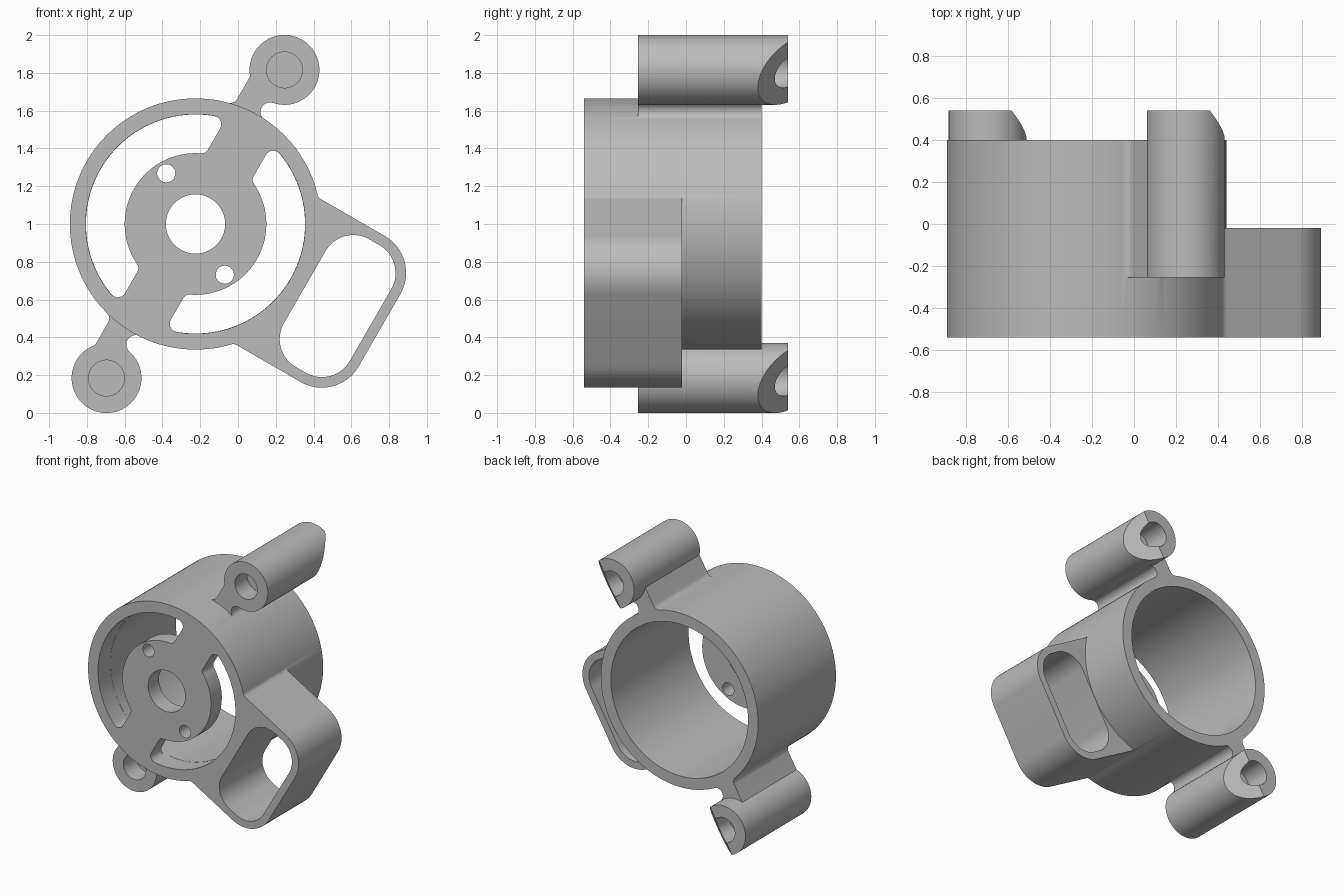
import bpy, bmesh
from math import sin, cos, atan2, sqrt, pi, radians
from mathutils import Vector

if "Cube" in bpy.data.objects:
    bpy.data.objects.remove(bpy.data.objects["Cube"])

CX, CZ = -0.225, 1.0                       # drum axis
FRONT, BACK, LUG_FRONT, LUG_BACK = -0.54, 0.40, -0.255, 0.54
R_OUT, R_BORE, R_HUB = 0.665, 0.58, 0.375
LUG_R, LUG_DIST = 0.185, 0.942
PLATE_BACK = FRONT + 0.13

grey = bpy.data.materials.new("plain grey")
grey.use_nodes = True
colour = (0.5, 0.5, 0.5, 1)
grey.diffuse_color = colour
grey.node_tree.nodes["Principled BSDF"].inputs["Base Color"].default_value = colour


def arc(u, v, r, a0, a1, n=16):
    return [(u + r * cos(a0 + (a1 - a0) * i / n), v + r * sin(a0 + (a1 - a0) * i / n))
            for i in range(n + 1)]


def fillet(R, w, r, s):
    """Arc tangent to a circle R (s=1 outside, s=-1 inside) and the line v=w."""
    h = w + r
    u = sqrt((R + s * r) ** 2 - h * h)
    return arc(u, h, r, atan2(-s * h, -s * u), -pi / 2, 10)


def mirror(pts):
    return [(u, -v) for u, v in reversed(pts)]


def prism(name, pts, y0, y1, turn=0.0, flip=1, chamfer=None):
    """Extrude a profile along y, turned about the drum axis."""
    bm = bmesh.new()
    c, s = cos(radians(turn)), sin(radians(turn))
    face = bm.faces.new([bm.verts.new((CX + u * c - flip * v * s, y0, CZ + u * s + flip * v * c))
                         for u, v in pts])
    new = bmesh.ops.extrude_face_region(bm, geom=[face])["geom"]
    bmesh.ops.translate(bm, vec=(0, y1 - y0, 0),
                        verts=[g for g in new if isinstance(g, bmesh.types.BMVert)])
    if chamfer:
        cut = bmesh.ops.bisect_plane(bm, geom=bm.verts[:] + bm.edges[:] + bm.faces[:],
                                     plane_co=chamfer[0], plane_no=chamfer[1], clear_outer=True)
        edges = [g for g in cut["geom_cut"] if isinstance(g, bmesh.types.BMEdge)]
        bmesh.ops.holes_fill(bm, edges=edges)
    bmesh.ops.recalc_face_normals(bm, faces=bm.faces)
    mesh = bpy.data.meshes.new(name)
    bm.to_mesh(mesh)
    bm.free()
    mesh.materials.append(grey)
    ob = bpy.data.objects.new(name, mesh)
    bpy.context.collection.objects.link(ob)
    return ob


def disc(name, u, v, r, y0, y1, turn=0.0, n=48, chamfer=None):
    return prism(name, arc(u, v, r, 0, 2 * pi, n)[:-1], y0, y1, turn, chamfer=chamfer)


def combine(target, tool, operation):
    mod = target.modifiers.new(tool.name, 'BOOLEAN')
    mod.operation, mod.solver, mod.object = operation, 'EXACT', tool
    bpy.context.view_layer.objects.active = target
    bpy.ops.object.modifier_apply(modifier=mod.name)
    bpy.data.objects.remove(tool)


# Drum
housing = disc("housing", 0, 0, R_OUT, FRONT, BACK, n=128)

# Side bracket with rounded outer corners
half = fillet(R_OUT - 0.003, 0.446, 0.05, 1) + arc(0.9, 0.221, 0.225, pi / 2, 0)
add = [prism("side_bracket", half + mirror(half), FRONT, -0.02, -30)]

# Two lugs, each on an arm with a round notch on one side
arm = fillet(R_OUT - 0.003, 0.14, 0.05, 1) + [(0.85, 0.14), (0.86, -0.035)]
arm += arc(0.711, -0.045, 0.05, radians(11), radians(176)) + [(0.6, -0.04), (0.6, 0.1)]
slant = Vector((cos(radians(-30)), 0, sin(radians(-30))))
for name, turn, flip in (("upper", 60, 1), ("lower", 240, -1)):
    a = radians(turn)
    centre = Vector((CX + LUG_DIST * cos(a), LUG_BACK, CZ + LUG_DIST * sin(a)))
    cut_plane = (centre + slant * 0.025, (slant + Vector((0, 1, 0))).normalized())
    add.append(prism(name + "_arm", arm, LUG_FRONT, BACK, turn, flip))
    add.append(disc(name + "_lug", LUG_DIST, 0, LUG_R, LUG_FRONT, LUG_BACK, turn, 64, cut_plane))
for part in add:
    combine(housing, part, 'UNION')

# Bore behind the front plate, and the centre hole
cuts = [disc("bore", 0, 0, R_BORE, PLATE_BACK, BACK + 0.1, n=128),
        disc("centre_hole", 0, 0, 0.157, FRONT - 0.1, PLATE_BACK + 0.1)]

# Curved windows either side of the spokes, screw holes, lug sockets
rim = fillet(R_BORE + 0.001, 0.14, 0.045, -1)
hub = fillet(R_HUB, 0.14, 0.04, 1)
side = rim + hub[::-1]
a_hub, a_rim = atan2(hub[0][1], hub[0][0]), atan2(rim[0][1], rim[0][0])
window = side + arc(0, 0, R_HUB, a_hub, pi - a_hub, 40)[1:-1]
window += [(-u, v) for u, v in reversed(side)]
window += arc(0, 0, R_BORE + 0.001, pi - a_rim, a_rim, 60)[1:-1]
for turn in (60, 240):
    cuts.append(prism("window", window, FRONT - 0.1, PLATE_BACK + 0.02, turn))
    cuts.append(disc("screw_hole", 0.31, 0, 0.048, FRONT - 0.1, PLATE_BACK + 0.1, turn + 60, 32))
    cuts.append(disc("front_socket", LUG_DIST, 0, 0.095, LUG_FRONT - 0.1, LUG_FRONT + 0.15, turn))
    cuts.append(disc("back_socket", LUG_DIST, 0, 0.095, LUG_BACK - 0.2, LUG_BACK + 0.1, turn))

# Rounded opening through the bracket
opening = arc(0.9, 0.22, 0.17, pi / 2, 0) + arc(0.9, -0.22, 0.17, 0, -pi / 2)
opening += arc(0.838, -0.22, 0.17, -pi / 2, -pi) + arc(0.838, 0.22, 0.17, pi, pi / 2)
cuts.append(prism("bracket_opening", opening, FRONT - 0.1, 0.1, -30))
for cutter in cuts:
    combine(housing, cutter, 'DIFFERENCE')

bpy.ops.object.select_all(action='DESELECT')
housing.select_set(True)
bpy.context.view_layer.objects.active = housing
bpy.ops.object.shade_smooth_by_angle(angle=radians(30))
